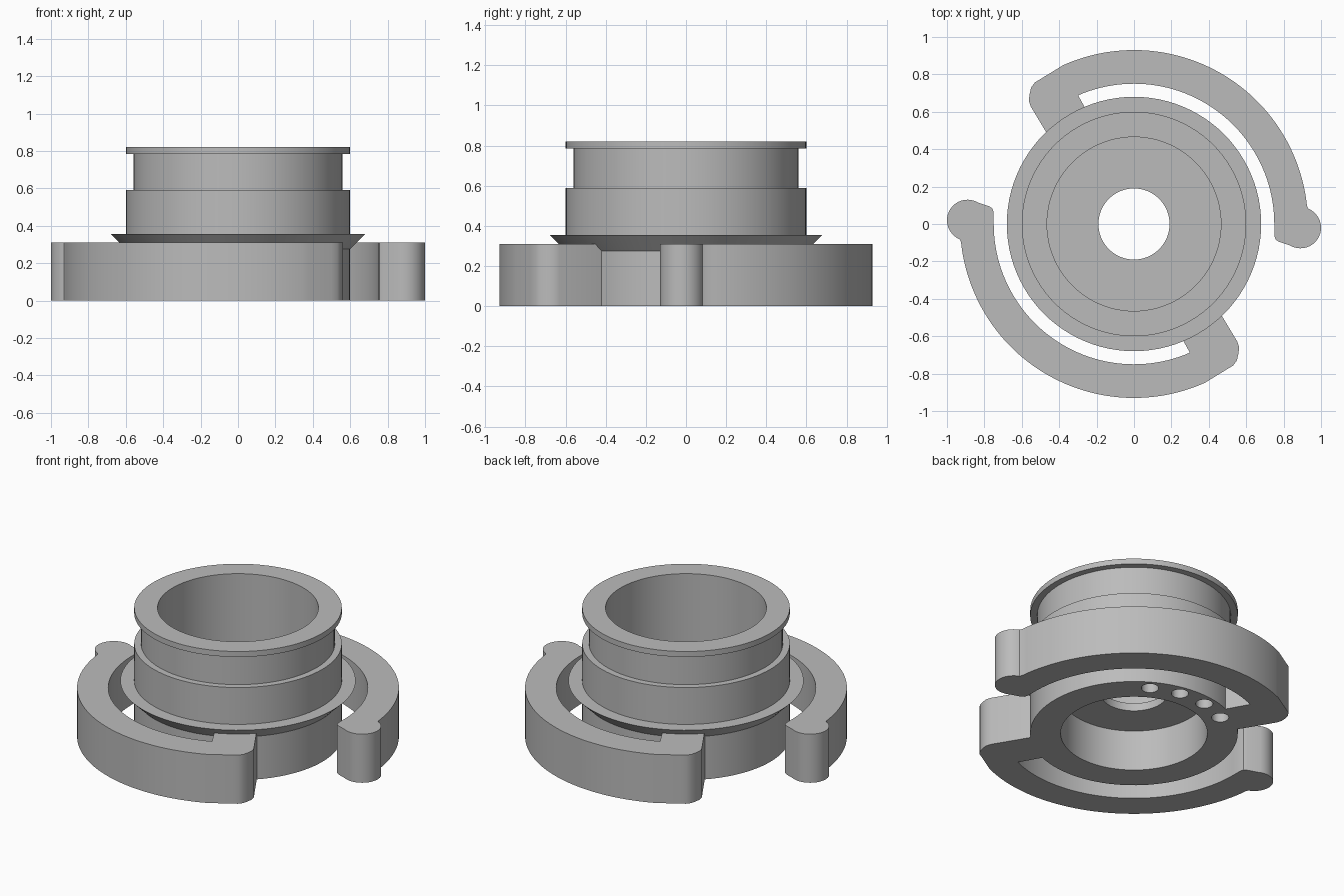
import bpy, bmesh, math
from mathutils import Matrix

if "Cube" in bpy.data.objects:
    bpy.data.objects.remove(bpy.data.objects["Cube"])

grey = bpy.data.materials.new("plain grey")
grey.diffuse_color = (0.5, 0.5, 0.5, 1)
grey.use_nodes = True
grey.node_tree.nodes["Principled BSDF"].inputs["Base Color"].default_value = grey.diffuse_color


def make_object(name, bm):
    bmesh.ops.recalc_face_normals(bm, faces=bm.faces[:])
    mesh = bpy.data.meshes.new(name)
    bm.to_mesh(mesh)
    bm.free()
    mesh.materials.append(grey)
    obj = bpy.data.objects.new(name, mesh)
    bpy.context.collection.objects.link(obj)
    return obj


def smooth(obj):
    bpy.ops.object.select_all(action='DESELECT')
    obj.select_set(True)
    bpy.context.view_layer.objects.active = obj
    bpy.ops.object.shade_smooth_by_angle(angle=math.radians(25))


def lathe(name, profile, segments=96):
    bm = bmesh.new()
    rings = []
    for i in range(segments):
        a = 2 * math.pi * i / segments
        rings.append([bm.verts.new((r * math.cos(a), r * math.sin(a), z)) for r, z in profile])
    n = len(profile)
    for i in range(segments):
        p, q = rings[i], rings[(i + 1) % segments]
        for j in range(n):
            k = (j + 1) % n
            bm.faces.new((p[j], q[j], q[k], p[k]))
    return make_object(name, bm)


def arc(radius, start, end, steps, cx=0.0, cy=0.0):
    angles = [math.radians(start + (end - start) * i / steps) for i in range(steps + 1)]
    return [(cx + radius * math.cos(a), cy + radius * math.sin(a)) for a in angles]


def extrude(name, outline, height, turn):
    bm = bmesh.new()
    face = bm.faces.new([bm.verts.new((x, y, 0)) for x, y in outline])
    top = bmesh.ops.extrude_face_region(bm, geom=[face])
    moved = [v for v in top["geom"] if isinstance(v, bmesh.types.BMVert)]
    bmesh.ops.translate(bm, verts=moved, vec=(0, 0, height))
    bm.transform(Matrix.Rotation(turn, 4, 'Z'))
    return make_object(name, bm)


# Turned collar: lower socket, thin web with centre hole, bevelled flange, groove and top lip
collar = lathe("collar", [
    (0.19, 0.26), (0.424, 0.26), (0.424, 0), (0.60, 0), (0.60, 0.275), (0.68, 0.355),
    (0.60, 0.355), (0.60, 0.59), (0.56, 0.59), (0.56, 0.785), (0.60, 0.785),
    (0.60, 0.82), (0.465, 0.82), (0.465, 0.31), (0.19, 0.31)])

# Four blind holes in the underside of the collar
bm = bmesh.new()
for angle in (60, 80, 100, 120):
    a = math.radians(angle)
    bmesh.ops.create_cone(
        bm, cap_ends=True, segments=24, radius1=0.05, radius2=0.05, depth=0.2,
        matrix=Matrix.Translation((0.53 * math.cos(a), 0.53 * math.sin(a), 0)))
cutter = make_object("hole_cutter", bm)
cutter.hide_render = True
cut = collar.modifiers.new("holes", 'BOOLEAN')
cut.operation = 'DIFFERENCE'
cut.solver = 'EXACT'
cut.object = cutter
bpy.context.view_layer.objects.active = collar
bpy.ops.object.modifier_apply(modifier="holes")
bpy.data.objects.remove(cutter)
smooth(collar)

# Two curved locking arms, each with a round knob at one end and a root joined to the collar
outline = (
    arc(0.11, -120, 68, 20, 0.89, -0.02)                       # knob
    + arc(0.93, 6, 114, 48)                                    # outer edge
    + [(-0.50, 0.775), (-0.53, 0.757), (-0.55, 0.73),          # blunt tip
       (-0.559, 0.69), (-0.562, 0.66), (-0.553, 0.63)]
    + arc(0.597, 135.5, 112, 8)                                # root
    + arc(0.75, 113.5, 0, 48)                                  # inner edge
    + [(0.75, -0.06), (0.757, -0.083), (0.775, -0.095)])
for i, side in enumerate(("right", "left")):
    smooth(extrude(side + "_arm", outline, 0.31, i * math.pi))
